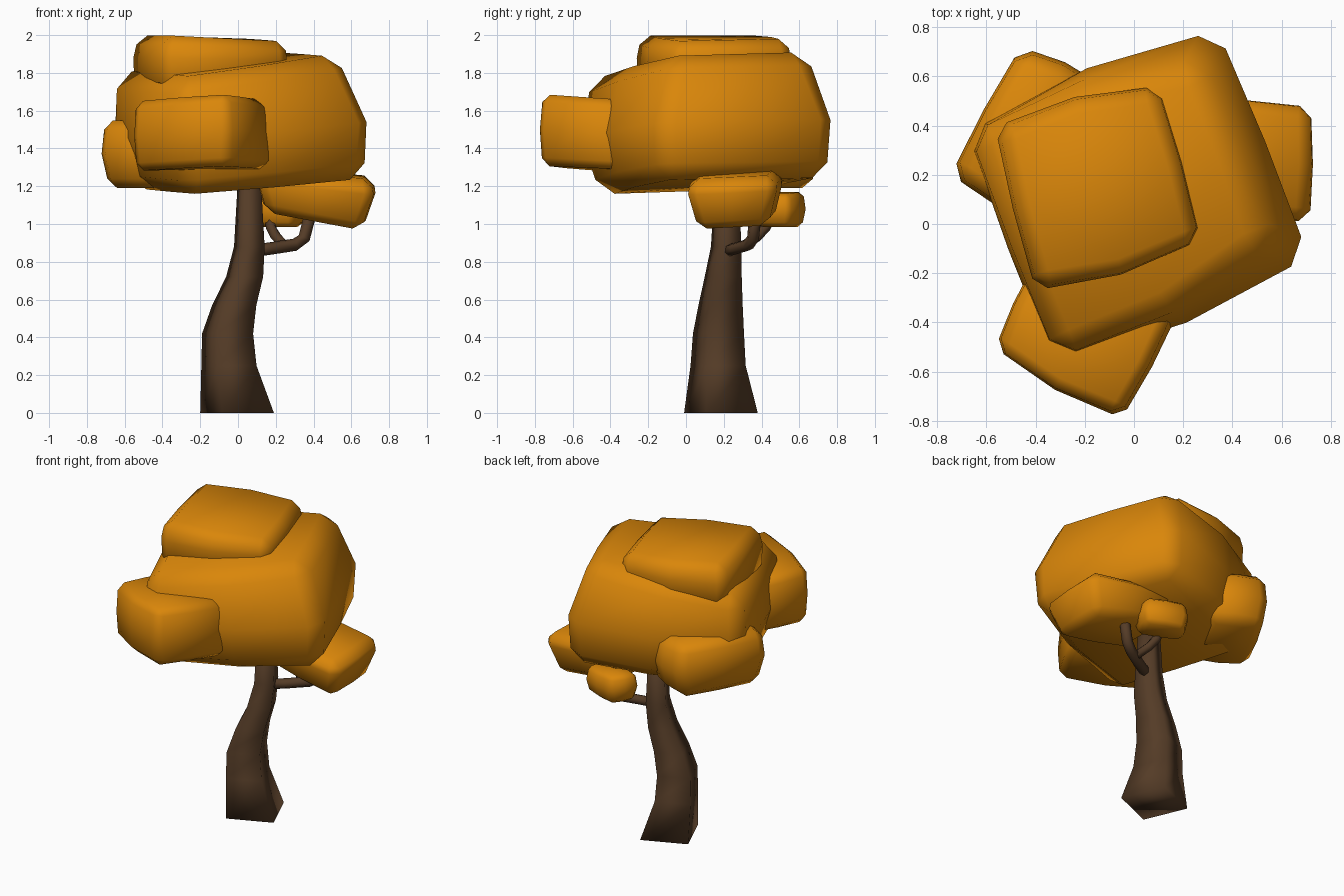
import bpy, bmesh, math
from mathutils import Vector

if "Cube" in bpy.data.objects:
    bpy.data.objects.remove(bpy.data.objects["Cube"])


def material(name, rgb):
    m = bpy.data.materials.new(name)
    m.diffuse_color = (*rgb, 1)
    m.use_nodes = True
    m.node_tree.nodes["Principled BSDF"].inputs["Base Color"].default_value = m.diffuse_color
    return m


ORANGE = material("autumn orange", (0.70, 0.24, 0.003))
BROWN = material("bark brown", (0.09, 0.045, 0.02))


def finish(bm, name, mat):
    bmesh.ops.recalc_face_normals(bm, faces=bm.faces)
    for f in bm.faces:
        f.smooth = True
    me = bpy.data.meshes.new(name)
    bm.to_mesh(me)
    bm.free()
    me.materials.append(mat)
    ob = bpy.data.objects.new(name, me)
    bpy.context.collection.objects.link(ob)
    return ob


def loft(bm, rings):
    rows = [[bm.verts.new(p) for p in r] for r in rings]
    n = len(rows[0])
    for a, b in zip(rows, rows[1:]):
        for i in range(n):
            j = (i + 1) % n
            bm.faces.new((a[i], a[j], b[j], b[i]))
    bm.faces.new(rows[0][::-1])
    bm.faces.new(rows[-1])


def leaf_block(name, corners, bottom=(0.92,) * 4, mid=0.5, bulge=0.05, chamfer=0.07):
    """Chamfered block; corners back right, back left, front left, front right
    as (x, y, z bottom, z top, top scale). Front and back sides bulge."""
    cen = sum((Vector(c[:2]) for c in corners), Vector((0, 0))) / 4

    def ring(level):
        pts = []
        for (x, y, zb, zt, ts), bs in zip(corners, bottom):
            s, z = [(bs, zb), (1, zb + (zt - zb) * mid), (ts, zt)][level]
            p = cen + (Vector((x, y)) - cen) * s
            pts.append(Vector((p.x, p.y, z)))
        out = []
        for i in range(4):
            a, b = pts[i], pts[(i + 1) % 4]
            m = (a + b) / 2
            d = b - a
            nrm = Vector((d.y, -d.x, 0)).normalized()
            out += [a, m + nrm * (bulge if i % 2 == 0 else 0.01)]
        return out

    bm = bmesh.new()
    loft(bm, [ring(k) for k in range(3)])
    bmesh.ops.recalc_face_normals(bm, faces=bm.faces)
    edges = [e for e in bm.edges if e.calc_face_angle(0) > 0.75]
    bmesh.ops.bevel(bm, geom=edges, offset=chamfer, segments=1,
                    affect='EDGES', profile=0.5, clamp_overlap=True)
    return finish(bm, name, ORANGE)


# Foliage
leaf_block("main_crown", [(0.34, 0.79, 1.25, 1.92, 0.79), (-0.68, 0.375, 1.18, 1.80, 0.98),
                          (-0.325, -0.57, 1.15, 1.77, 0.95), (0.71, -0.13, 1.24, 1.90, 0.76)],
           bottom=(0.97, 0.86, 0.86, 0.98), mid=0.46, bulge=0.055, chamfer=0.082)
leaf_block("top_foliage", [(0.10, 0.56, 1.72, 1.98, 0.96), (-0.565, 0.395, 1.70, 2.0, 0.93),
                           (-0.40, -0.27, 1.70, 2.0, 0.94), (0.27, -0.065, 1.72, 1.965, 0.98)],
           bottom=(0.98,) * 4, mid=0.6, bulge=0.04, chamfer=0.05)
leaf_block("front_foliage", [(0.18, -0.36, 1.29, 1.66, 0.92), (-0.40, -0.15, 1.29, 1.64, 0.97),
                             (-0.565, -0.505, 1.28, 1.65, 0.97), (-0.05, -0.79, 1.31, 1.69, 0.95)],
           bottom=(1.0, 0.96, 0.96, 0.96), bulge=0.03, chamfer=0.042)
leaf_block("left_foliage", [(-0.12, 0.56, 1.19, 1.53, 0.92), (-0.46, 0.72, 1.19, 1.55, 0.94),
                            (-0.745, 0.20, 1.19, 1.55, 0.94), (-0.38, 0.0, 1.19, 1.54, 0.92)],
           bottom=(0.87,) * 4, bulge=0.02, chamfer=0.05)
leaf_block("right_foliage", [(0.72, 0.475, 0.985, 1.255, 0.97), (0.11, 0.51, 1.07, 1.31, 0.97),
                             (0.11, 0.06, 1.06, 1.29, 0.97), (0.715, 0.01, 0.965, 1.235, 0.95)],
           bottom=(0.78, 0.85, 0.85, 0.78), mid=0.7, bulge=0.015, chamfer=0.045)
leaf_block("small_foliage", [(0.37, 0.55, 0.985, 1.16, 0.9), (0.11, 0.64, 0.985, 1.17, 0.9),
                             (0.01, 0.48, 0.985, 1.17, 0.9), (0.30, 0.35, 0.985, 1.16, 0.9)],
           bottom=(0.85,) * 4, bulge=0.01, chamfer=0.025)

# Trunk: square section that bends and tapers (x, y, z, half width)
spine = [(-0.005, 0.185, 0, 0.195), (-0.048, 0.17, 0.25, 0.146), (-0.055, 0.172, 0.42, 0.135),
         (-0.02, 0.183, 0.57, 0.117), (0.035, 0.197, 0.72, 0.098), (0.06, 0.213, 0.88, 0.081),
         (0.06, 0.215, 1.25, 0.06)]
bm = bmesh.new()
turn = math.radians(-22)
loft(bm, [[(x + h / math.cos(turn) * math.cos(turn + k * math.pi / 2),
            y + h / math.cos(turn) * math.sin(turn + k * math.pi / 2), z) for k in range(4)]
          for x, y, z, h in spine])
finish(bm, "trunk", BROWN)


# Branches: tubes swept along short paths
def branch(name, pts, radius):
    path = [Vector(p) for p in pts]
    rings = []
    for i, p in enumerate(path):
        t = (path[min(i + 1, len(path) - 1)] - path[max(i - 1, 0)]).normalized()
        u = t.cross(Vector((0.3, -1, 0.1))).normalized()
        v = t.cross(u)
        rings.append([p + radius * (u * math.cos(a) + v * math.sin(a))
                      for a in (k * math.pi / 3 for k in range(6))])
    b = bmesh.new()
    loft(b, rings)
    finish(b, name, BROWN)


branch("main_branch", [(0.06, 0.21, 0.855), (0.17, 0.26, 0.87), (0.30, 0.33, 0.89),
                       (0.35, 0.355, 0.925), (0.39, 0.37, 1.08)], 0.033)
branch("side_branch", [(0.25, 0.30, 0.88), (0.20, 0.38, 0.935), (0.175, 0.42, 0.98),
                       (0.17, 0.46, 1.07)], 0.029)
